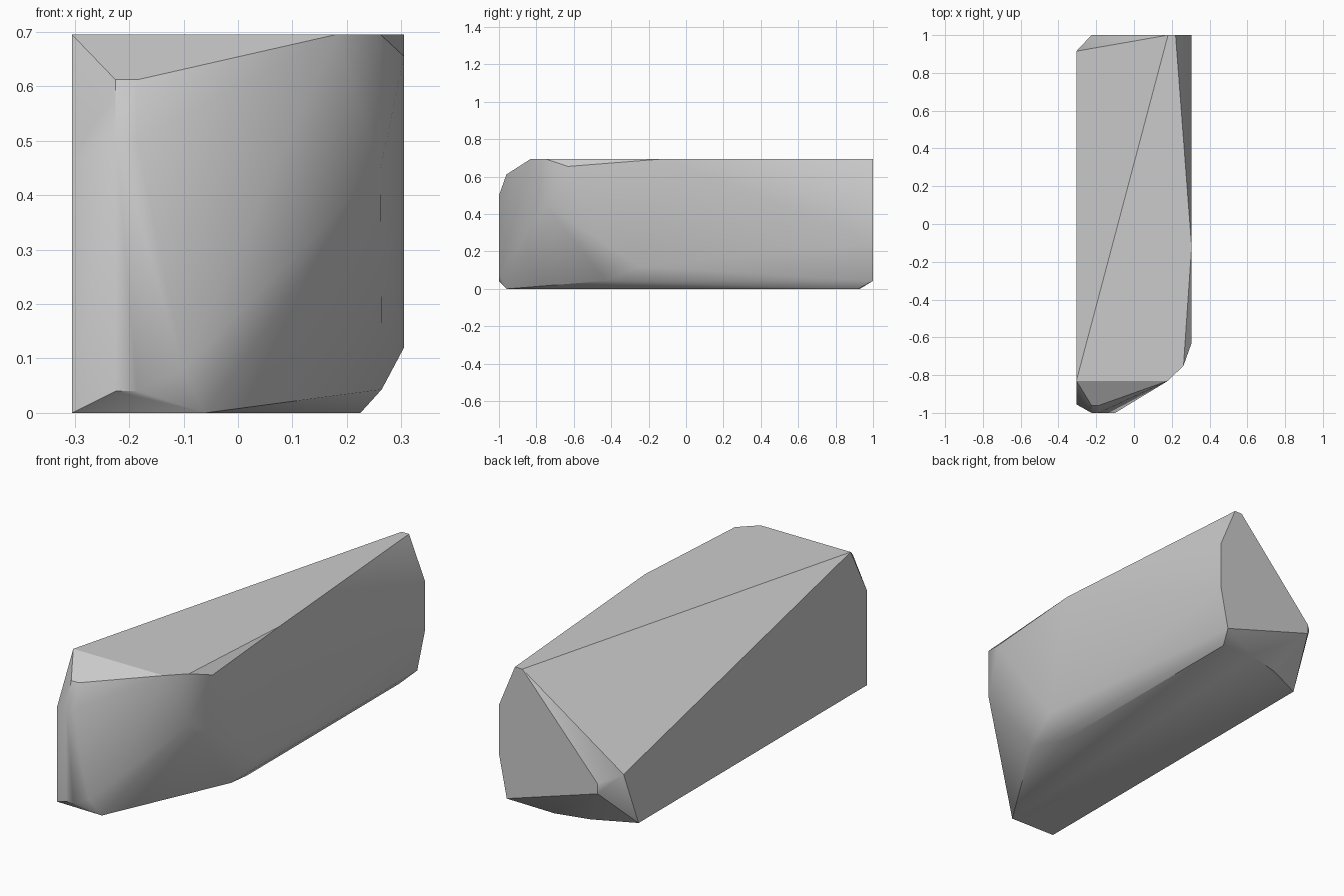
import bpy, bmesh, math

cube = bpy.data.objects.get("Cube")
if cube:
    bpy.data.objects.remove(cube, do_unlink=True)

# Stone colour
stone = bpy.data.materials.new("grey_stone")
stone.use_nodes = True
grey = (0.6, 0.6, 0.6, 1)
stone.diffuse_color = grey
stone.node_tree.nodes["Principled BSDF"].inputs["Base Color"].default_value = grey

HIGH, W = 0.695, 0.305

# Flat top, sloping away towards the back
top = [(x, y, HIGH) for x, y in (
    (-W, -.83), (.18, -.83), (.262, -.75), (W, -.12), (.22, 1), (.18, 1))]
# Flat base
base = [(x, y, 0) for x, y in (
    (-W, -.955), (-.06, -.96), (.225, -.25), (.225, .92),
    (.057, .93), (-.11, .89), (-W, .8))]
# Blunt front end
front = [(-W, -.955, .46), (-.225, -.96, .612), (-.185, -.96, .612),
         (-.225, -1, .5), (-.185, -1, .5), (-.225, -1, .04),
         (-.185, -1, .04), (-.1, -1, .08)]
# Long outer side
side = [(.262, -.75, .45), (W, -.63, .655), (W, -.25, .12),
        (.264, -.43, .043)]
# Back end and its low corner
back = [(W, 1, .49), (W, 1, .245), (.264, 1, .043),
        (-.225, 1, .245), (-.225, 1, .197), (-W, .915, .28)]

# Rock: convex hull of the corners
bm = bmesh.new()
for p in top + base + front + side + back:
    bm.verts.new(p)
hull = bmesh.ops.convex_hull(bm, input=bm.verts[:])
spare = {g for g in hull["geom_interior"] + hull["geom_unused"]
         if isinstance(g, bmesh.types.BMVert)}
bmesh.ops.delete(bm, geom=list(spare), context="VERTS")
bmesh.ops.dissolve_limit(bm, angle_limit=math.radians(1),
                         verts=bm.verts[:], edges=bm.edges[:])
bmesh.ops.recalc_face_normals(bm, faces=bm.faces[:])
mesh = bpy.data.meshes.new("rock")
bm.to_mesh(mesh)
bm.free()
mesh.materials.append(stone)
rock = bpy.data.objects.new("rock", mesh)
bpy.context.collection.objects.link(rock)

# Soft facets, crisp main edges
bpy.ops.object.select_all(action="DESELECT")
rock.select_set(True)
bpy.context.view_layer.objects.active = rock
bpy.ops.object.shade_smooth_by_angle(angle=math.radians(32))
